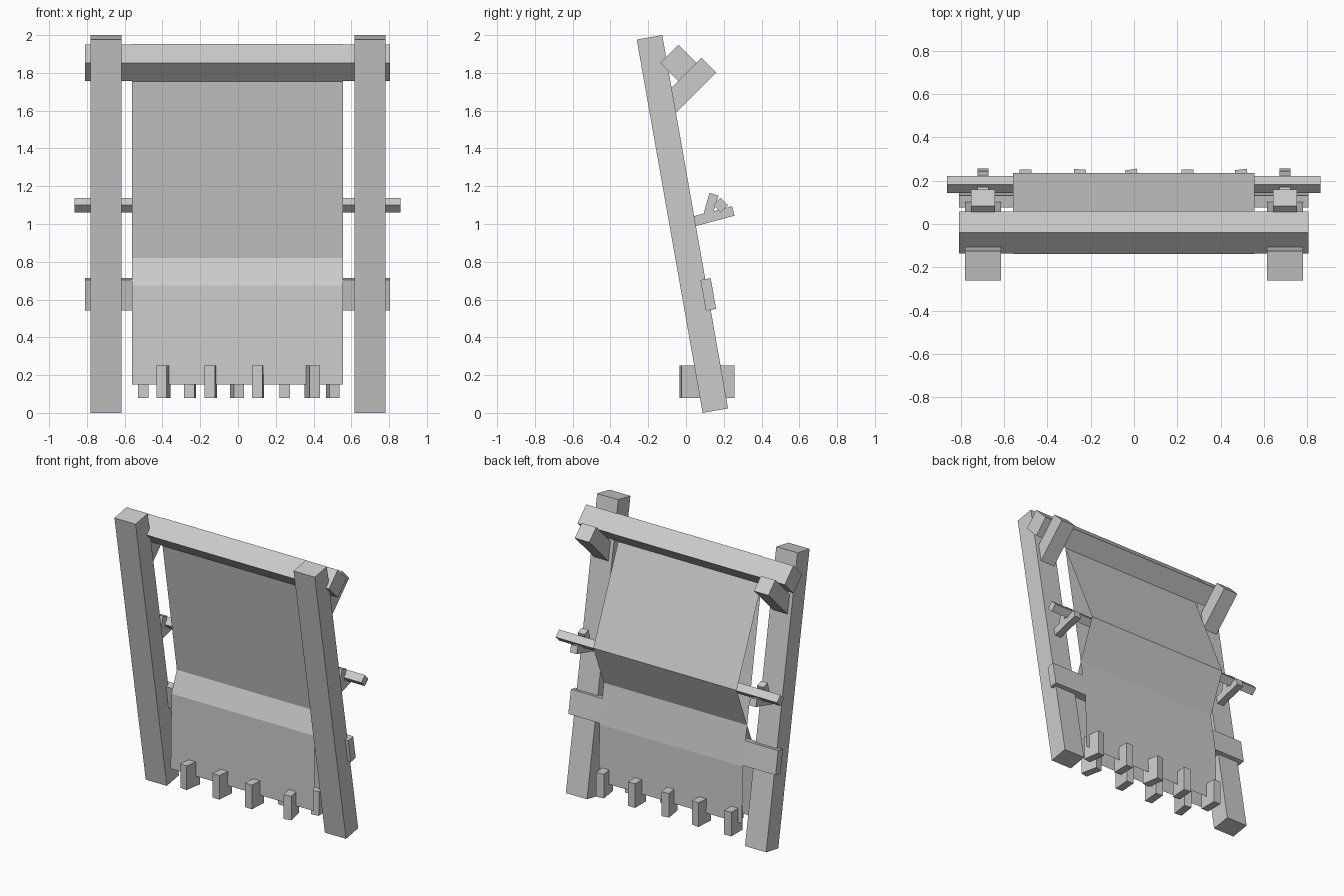
import bpy, bmesh
from math import radians
from mathutils import Matrix

if "Cube" in bpy.data.objects:
    bpy.data.objects.remove(bpy.data.objects["Cube"])


def finish(name, bm):
    me = bpy.data.meshes.new(name)
    bm.to_mesh(me)
    bm.free()
    ob = bpy.data.objects.new(name, me)
    bpy.context.collection.objects.link(ob)
    return ob


def box(name, loc, size, tilt=0, turn=0):
    bm = bmesh.new()
    bmesh.ops.create_cube(bm, size=1, matrix=Matrix.Diagonal((*size, 1)))
    ob = finish(name, bm)
    ob.location = loc
    ob.rotation_euler = (radians(tilt), 0, radians(turn))
    return ob


def extrude_x(name, profile, x0, x1):
    """Solid from a closed (y, z) outline."""
    bm = bmesh.new()
    face = bm.faces.new([bm.verts.new((x0, y, z)) for y, z in profile])
    top = bmesh.ops.extrude_face_region(bm, geom=[face])["geom"]
    bmesh.ops.translate(bm, vec=(x1 - x0, 0, 0),
                        verts=[v for v in top if isinstance(v, bmesh.types.BMVert)])
    bmesh.ops.recalc_face_normals(bm, faces=bm.faces)
    return finish(name, bm)


def sheet(name, path, x0, x1):
    """Thin cloth strip following an open (y, z) path."""
    bm = bmesh.new()
    rows = [[bm.verts.new((x, y, z)) for x in (x0, x1)] for y, z in path]
    for a, b in zip(rows, rows[1:]):
        bm.faces.new((a[0], b[0], b[1], a[1]))
    return finish(name, bm)


# Leaning posts with their beam brackets and rod forks
for side, s in (("left", -1), ("right", 1)):
    x = 0.698 * s
    box(f"{side}_post", (x, -0.019, 1.0), (0.165, 0.137, 2.0066), tilt=10)
    extrude_x(f"{side}_beam_bracket",
              [(0.083, 1.88), (0.16, 1.803), (-0.10, 1.543), (-0.12, 1.677)],
              x - 0.056, x + 0.056)
    extrude_x(f"{side}_rod_fork",
              [(0.0, 0.975), (0.257, 1.044), (0.244, 1.094), (0.147, 1.068),
               (0.172, 1.15), (0.124, 1.165), (0.094, 1.056), (0.0, 1.03)],
              x - 0.026, x + 0.026)

# Cross pieces
box("cloth_beam", (-0.002, -0.04, 1.853), (1.615, 0.137, 0.137), tilt=45)
box("heddle_rod", (-0.002, 0.183, 1.10), (1.725, 0.055, 0.055), tilt=45)
box("shed_bar", (-0.002, 0.118, 0.627), (1.615, 0.055, 0.165), tilt=10)

# Cloth wound once round the beam
r = 0.099
sheet("wound_cloth", [(-0.04, 1.853 - r), (-0.04 - r, 1.853), (-0.04, 1.853 + r),
                      (-0.04 + r, 1.853), (-0.04, 1.853 - r)], -0.56, 0.557)

# Two layers of warp: one hangs behind the bar, one passes over the rod
sheet("straight_warp", [(-0.04, 1.754), (0.166, 0.546), (0.178, 0.15)], -0.56, 0.557)
sheet("heddle_warp", [(-0.04, 1.754), (0.236, 1.11), (0.06, 0.675), (0.05, 0.15)],
      -0.56, 0.557)

# Hanging weights, slightly turned
front = [(-0.395, -9), (-0.145, -5), (0.107, -4), (0.393, 12)]
back = [(-0.502, 0), (-0.253, -4), (-0.005, 9), (0.248, 0), (0.502, 8)]
for row, y, items in (("front", 0.032, front), ("back", 0.19, back)):
    for i, (x, turn) in enumerate(items):
        box(f"{row}_weight_{i + 1}", (x, y, 0.165), (0.055, 0.125, 0.17), turn=turn)
